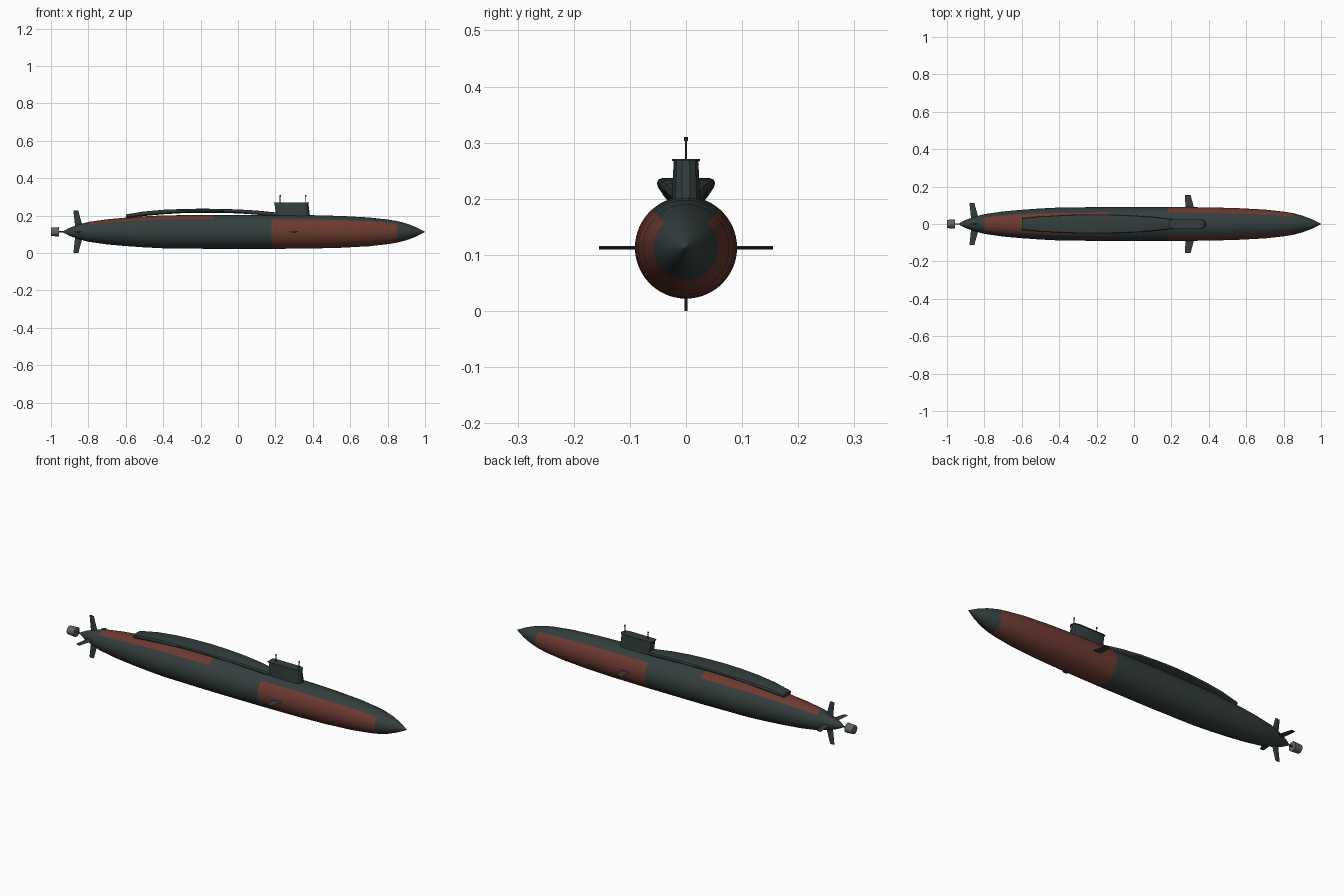
import bpy, bmesh, math
from mathutils import Vector

cube = bpy.data.objects.get("Cube")
if cube:
    bpy.data.objects.remove(cube, do_unlink=True)

AXIS_Z = 0.113


def material(name, rgb):
    m = bpy.data.materials.new(name)
    m.use_nodes = True
    m.diffuse_color = (*rgb, 1)
    m.node_tree.nodes["Principled BSDF"].inputs["Base Color"].default_value = (*rgb, 1)
    return m


dark = material("dark slate", (0.034, 0.048, 0.047))
red = material("brick red", (0.15, 0.042, 0.03))
grey = material("propulsor grey", (0.12, 0.125, 0.13))


def loft(name, rings, mats, angle=35, rule=None):
    """Skin a row of equal-length closed rings and cap both ends."""
    bm = bmesh.new()
    rows = [[bm.verts.new(p) for p in ring] for ring in rings]
    n = len(rows[0])
    for a, b in zip(rows, rows[1:]):
        for i in range(n):
            bm.faces.new((a[i], a[(i + 1) % n], b[(i + 1) % n], b[i]))
    bm.faces.new(rows[0])
    bm.faces.new(rows[-1])
    bmesh.ops.recalc_face_normals(bm, faces=bm.faces)
    if rule:
        for f in bm.faces:
            f.material_index = rule(f.calc_center_median())
    me = bpy.data.meshes.new(name)
    bm.to_mesh(me)
    bm.free()
    ob = bpy.data.objects.new(name, me)
    bpy.context.collection.objects.link(ob)
    for m in mats:
        me.materials.append(m)
    bpy.ops.object.select_all(action='DESELECT')
    ob.select_set(True)
    bpy.context.view_layer.objects.active = ob
    bpy.ops.object.shade_smooth_by_angle(angle=math.radians(angle))
    return ob


def circle_x(x, r, n, z=AXIS_Z):
    return [(x, r * math.cos(2 * math.pi * i / n), z + r * math.sin(2 * math.pi * i / n))
            for i in range(n)]


def hull_colour(c):
    """Red on the bow flanks and belly, and on the after deck."""
    elevation = math.degrees(math.atan2(c.z - AXIS_Z, abs(c.y)))
    bow = 0.18 < c.x < 0.85 and elevation < 48
    deck = -0.8 < c.x < -0.13 and elevation > 48
    return int(bow or deck)


# Hull of revolution
profile = [(-0.94, 0.001), (-0.9, 0.022), (-0.85, 0.039), (-0.8, 0.053), (-0.7, 0.067),
           (-0.6, 0.076), (-0.5, 0.083), (-0.4, 0.088), (-0.13, 0.091), (0.18, 0.091),
           (0.4, 0.089), (0.55, 0.085), (0.7, 0.077), (0.8, 0.066), (0.85, 0.058),
           (0.9, 0.045), (0.95, 0.026), (0.98, 0.011), (1.0, 0.001)]
loft("hull", [circle_x(x, r, 60) for x, r in profile], [dark, red], 40, hull_colour)

# Raised missile deck: x, half width, underside, top
sections = [(-0.6, 0.031, 0.186, 0.206), (-0.5, 0.041, 0.198, 0.222),
            (-0.4, 0.047, 0.207, 0.231), (-0.3, 0.051, 0.213, 0.235),
            (-0.2, 0.052, 0.215, 0.237), (-0.1, 0.05, 0.214, 0.236),
            (0, 0.046, 0.212, 0.233), (0.1, 0.038, 0.205, 0.227), (0.21, 0.025, 0.193, 0.216)]


def deck_ring(x, w, low, top):
    half = [(0.75, low), (0.97, low + 0.007), (1, top - 0.008), (0.93, top - 0.002), (0.78, top)]
    return ([(x, w * k, z) for k, z in half]
            + [(x, -w * k, z) for k, z in reversed(half)])


loft("missile_deck", [deck_ring(*s) for s in sections], [dark], 40)


# Sail with a thin overhanging roof
def sail_ring(z, back, front, w):
    half = [(back, 0.8), (back + 0.012, 1), (front - 0.03, 1), (front - 0.008, 0.75), (front, 0.3)]
    return ([(x, w * k, z) for x, k in half]
            + [(x, -w * k, z) for x, k in reversed(half)])


loft("sail", [sail_ring(0.18, 0.208, 0.387, 0.026), sail_ring(0.268, 0.194, 0.376, 0.022)], [dark], 30)
loft("sail_roof", [sail_ring(0.267, 0.19, 0.379, 0.025), sail_ring(0.271, 0.19, 0.379, 0.025)], [dark], 30)


# Masts with small heads
def circle_z(x, z, r, n=10):
    return [(x + r * math.cos(2 * math.pi * i / n), r * math.sin(2 * math.pi * i / n), z)
            for i in range(n)]


for label, x in (("rear", 0.225), ("front", 0.362)):
    loft(label + "_mast", [circle_z(x, 0.26, 0.0022), circle_z(x, 0.304, 0.0022)], [dark])
    loft(label + "_mast_head", [circle_z(x, 0.303, 0.0036), circle_z(x, 0.31, 0.0036)], [dark])


# Thin swept planes, placed around the hull axis
def fin(name, turn, root, tip, thick):
    rings = []
    for dist, back, front in (root, tip):
        mid = back + (front - back) * 0.6
        ring = []
        for x, t in ((back, 0), (mid, thick), (front, 0), (mid, -thick)):
            p = Vector((dist, t))
            c, s = math.cos(turn), math.sin(turn)
            ring.append((x, p.x * c - p.y * s, AXIS_Z + p.x * s + p.y * c))
        rings.append(ring)
    loft(name, rings, [dark], 20)


for k, label in enumerate(("left", "upper", "right", "lower")):
    turn = k * math.pi / 2
    fin(label + "_tail_fin", turn, (0.02, -0.87, -0.828), (0.113, -0.88, -0.854), 0.003)
    if k % 2 == 0:
        fin(label + "_bow_plane", turn, (0.08, 0.275, 0.322), (0.155, 0.273, 0.303), 0.003)

# Shaft and propulsor drum
loft("propeller_shaft", [circle_x(-0.98, 0.004, 12), circle_x(-0.93, 0.004, 12)], [dark])
loft("propulsor", [circle_x(-1.0, 0.022, 24), circle_x(-0.956, 0.025, 24)], [grey])
